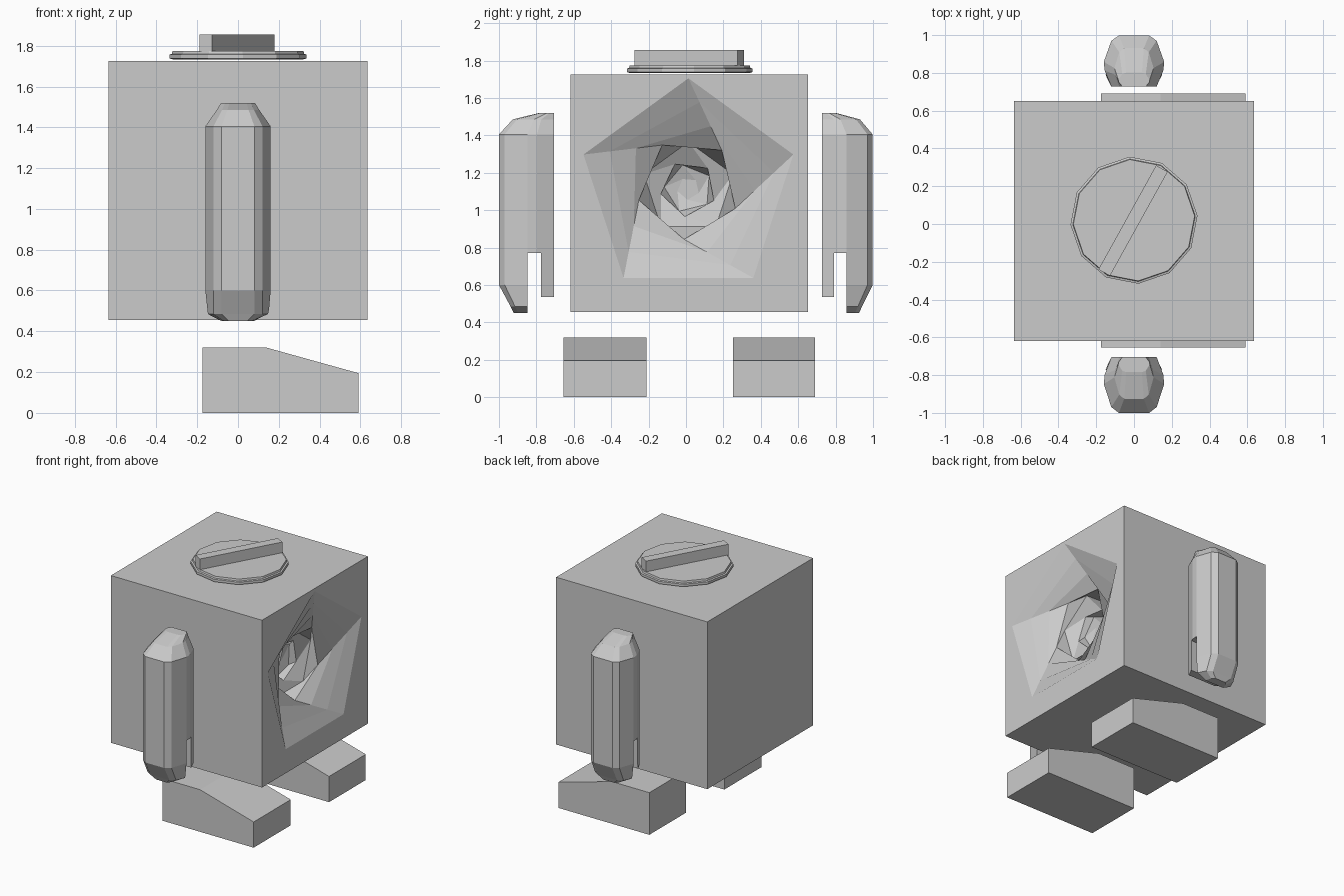
import bpy, bmesh
from math import sin, cos, pi, radians
from mathutils import Vector, Matrix

default = bpy.data.objects.get("Cube")
if default:
    bpy.data.objects.remove(default, do_unlink=True)

grey = bpy.data.materials.new("plain grey")
grey.use_nodes = True
tone = (0.6, 0.6, 0.6, 1)
grey.diffuse_color = tone
grey.node_tree.nodes["Principled BSDF"].inputs["Base Color"].default_value = tone


def finish(name, bm):
    """Turn a bmesh into a flat shaded grey object."""
    bmesh.ops.recalc_face_normals(bm, faces=bm.faces[:])
    mesh = bpy.data.meshes.new(name)
    bm.to_mesh(mesh)
    bm.free()
    mesh.materials.append(grey)
    obj = bpy.data.objects.new(name, mesh)
    bpy.context.collection.objects.link(obj)
    return obj


def skin(bm, loops):
    """Join successive vertex loops with quads."""
    for low, high in zip(loops, loops[1:]):
        n = len(low)
        for i in range(n):
            j = (i + 1) % n
            bm.faces.new((low[i], low[j], high[j], high[i]))


def loft(name, rings):
    """Closed solid through a stack of point rings."""
    bm = bmesh.new()
    loops = [[bm.verts.new(p) for p in ring] for ring in rings]
    skin(bm, loops)
    bm.faces.new(loops[0])
    bm.faces.new(loops[-1])
    return finish(name, bm)


def body():
    """Box whose +x face holds a twisted five-sided recess."""
    bm = bmesh.new()
    half, low, high = 0.635, 0.455, 1.725
    middle = Vector((half, 0.0165, (low + high) / 2))
    bmesh.ops.create_cube(bm, size=2 * half, matrix=Matrix.Translation((0, middle.y, middle.z)))
    front = max(bm.faces, key=lambda f: f.calc_center_median().x)
    rim = list(front.edges)
    bmesh.ops.delete(bm, geom=[front], context='FACES_ONLY')

    def ring(radius, twist, depth):
        turns = [pi / 2 + radians(twist) + i * 2 * pi / 5 for i in range(5)]
        return [Vector((half - depth, 0.013 + radius * cos(a), 1.115 + radius * sin(a)))
                for a in turns]

    # straight blade ridges sweep from the outer corners towards the hub
    outer, inner = ring(0.59, 0, 0), ring(0.25, -72, 0.2)
    rings = [[a.lerp(b, t) for a, b in zip(outer, inner)] for t in (0, 0.25, 0.5, 0.75, 1)]
    rings += [ring(0.15, -115, 0.25), ring(0.13, -130, 0.29), ring(0.06, -185, 0.31)]
    loops = [[bm.verts.new(p) for p in r] for r in rings]
    skin(bm, loops)
    bm.faces.new(loops[-1])
    edge = [bm.edges.get((loops[0][i], loops[0][(i + 1) % 5])) for i in range(5)]
    bmesh.ops.triangle_fill(bm, use_beauty=True, use_dissolve=False, edges=rim + edge)
    return finish("body", bm)


def arm(name, side, inner, depth):
    """Faceted mitten: half-outline (x, distance out from the body), lofted upwards."""
    k = depth / 0.29
    outline = [(0.12, 0), (0.155, 0.09), (0.16, 0.14), (0.12, 0.26), (0.08, 0.29)]
    outline += [(-x, d) for x, d in reversed(outline)]
    # height, width scale, depth scale
    levels = [(0.45, 0.55, 0.73), (0.485, 1, 0.79), (0.6, 1, 1), (1.405, 1, 1),
              (1.485, 0.65, 0.75), (1.52, 0.52, 0.27)]
    obj = loft(name, [[(x * sx, side * (inner + d * k * sd), z) for x, d in outline]
                      for z, sx, sd in levels])

    # gap between fingers and shorter thumb
    gap = [(0.14, 0.77), (0.068, 0.77), (0.068, 0.535), (-0.1, 0.535), (-0.1, 0.3), (0.14, 0.3)]
    cutter = loft(name + "_cutter", [[(x, side * (inner + d * k), z) for d, z in gap]
                                     for x in (-0.3, 0.3)])
    cutter.hide_render = True
    cut = obj.modifiers.new("gap", 'BOOLEAN')
    cut.operation, cut.solver, cut.object = 'DIFFERENCE', 'EXACT', cutter
    graph = bpy.context.evaluated_depsgraph_get()
    mesh = bpy.data.meshes.new_from_object(obj.evaluated_get(graph))
    obj.modifiers.clear()
    obj.data = mesh
    bpy.data.objects.remove(cutter, do_unlink=True)


def foot(name, y0, y1):
    """Wedge-toed block pointing to +x."""
    profile = [(-0.175, 0), (0.59, 0), (0.59, 0.195), (0.14, 0.32), (-0.175, 0.32)]
    loft(name, [[(x, y, z) for x, z in profile] for y in (y0, y1)])


body()
arm("right_arm", -1, 0.705, 0.295)
arm("left_arm", 1, 0.728, 0.27)
foot("right_foot", -0.655, -0.21)
foot("left_foot", 0.25, 0.69)

# stepped twelve-sided dial on top
steps = [(0.32, 1.733), (0.337, 1.738), (0.337, 1.757), (0.325, 1.76), (0.322, 1.774)]
loft("dial", [[(r * cos(i * pi / 6 + 0.07), 0.02 + r * sin(i * pi / 6 + 0.07), z)
               for i in range(12)] for r, z in steps])

# diagonal grip bar across the dial
turn = Matrix.Rotation(radians(61), 3, 'Z')
corners = [(-0.315, -0.035), (0.315, -0.035), (0.315, 0.035), (-0.315, 0.035)]
loft("dial_grip", [[turn @ Vector((x, y, z)) + Vector((-0.005, 0.018, 0))
                    for x, y in corners] for z in (1.77, 1.855)])
